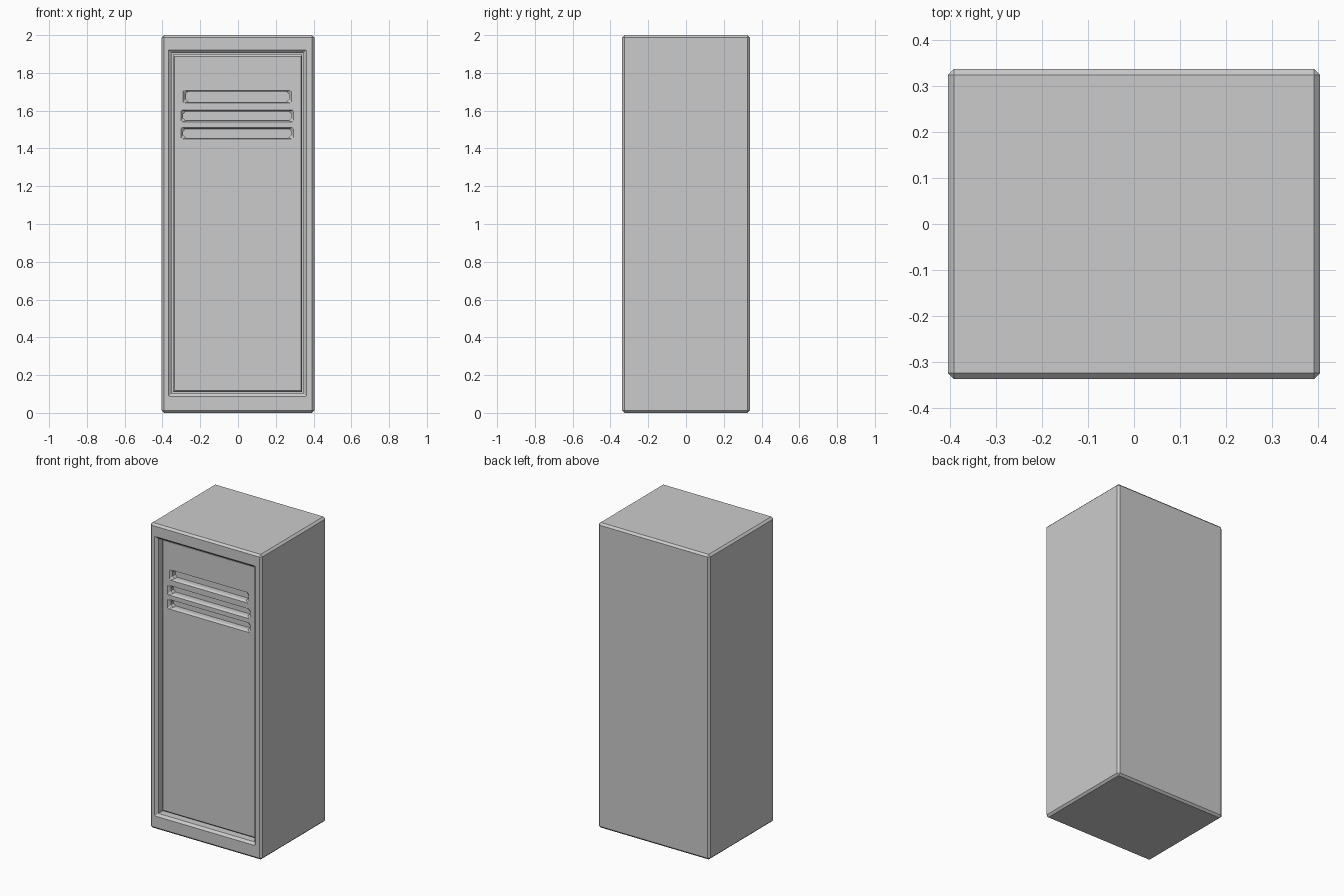
import bpy, bmesh

if "Cube" in bpy.data.objects:
    bpy.data.objects.remove(bpy.data.objects["Cube"])

FRONT = -0.337      # front plane of the cabinet
DOOR = FRONT + 0.04  # front plane of the door


def ring(x0, x1, z0, z1, y, c=0.001):
    """Rectangle in the xz plane with cut corners."""
    return [(x0 + c, y, z0), (x1 - c, y, z0), (x1, y, z0 + c), (x1, y, z1 - c),
            (x1 - c, y, z1), (x0 + c, y, z1), (x0, y, z1 - c), (x0, y, z0 + c)]


def loft(name, rings, helper=False):
    """Closed solid through successive rings, front to back."""
    bm = bmesh.new()
    loops = [[bm.verts.new(p) for p in r] for r in rings]
    for a, b in zip(loops, loops[1:]):
        for i in range(8):
            j = (i + 1) % 8
            bm.faces.new((a[i], a[j], b[j], b[i]))
    bm.faces.new(loops[0])
    bm.faces.new(loops[-1])
    bmesh.ops.recalc_face_normals(bm, faces=bm.faces)
    return to_object(name, bm, helper)


def to_object(name, bm, helper=False):
    mesh = bpy.data.meshes.new(name)
    bm.to_mesh(mesh)
    bm.free()
    obj = bpy.data.objects.new(name, mesh)
    bpy.context.collection.objects.link(obj)
    if helper:
        obj.hide_render = True
        obj.display_type = 'WIRE'
    return obj


def cut(obj, cutter):
    mod = obj.modifiers.new("cut", 'BOOLEAN')
    mod.operation = 'DIFFERENCE'
    mod.solver = 'EXACT'
    mod.object = cutter


# Cabinet shell with chamfered edges
bm = bmesh.new()
bmesh.ops.create_cube(bm, size=1)
bmesh.ops.scale(bm, vec=(0.81, 0.675, 2.0), verts=bm.verts)
bmesh.ops.translate(bm, vec=(0, 0, 1.0), verts=bm.verts)
bmesh.ops.bevel(bm, geom=bm.edges[:], offset=0.013, segments=1, affect='EDGES')
cabinet = to_object("cabinet", bm)

# Door opening with a chamfered rim
cut(cabinet, loft("opening_cutter", [
    ring(-0.368, 0.362, 0.087, 1.92, FRONT - 0.02),
    ring(-0.368, 0.362, 0.087, 1.92, FRONT),
    ring(-0.352, 0.347, 0.102, 1.905, FRONT + 0.014),
    ring(-0.352, 0.347, 0.102, 1.905, FRONT + 0.09)], helper=True))

# Inset door panel
door = loft("door", [
    ring(-0.336, 0.334, 0.118, 1.888, DOOR),
    ring(-0.344, 0.340, 0.110, 1.897, DOOR + 0.008),
    ring(-0.344, 0.340, 0.110, 1.897, DOOR + 0.10)])

# Three ventilation slots with tapered sides and cut corners
for i, (x0, x1, z0, z1) in enumerate([(-0.290, 0.284, 1.640, 1.708),
                                      (-0.302, 0.295, 1.540, 1.603),
                                      (-0.302, 0.295, 1.449, 1.511)]):
    cut(door, loft(f"slot_cutter_{i + 1}", [
        ring(x0, x1, z0, z1, DOOR - 0.02, 0.003),
        ring(x0, x1, z0, z1, DOOR, 0.003),
        ring(x0 + 0.012, x1 - 0.012, z0 + 0.007, z1 - 0.007, DOOR + 0.015, 0.015),
        ring(x0 + 0.012, x1 - 0.012, z0 + 0.007, z1 - 0.007, DOOR + 0.045, 0.015)],
        helper=True))
